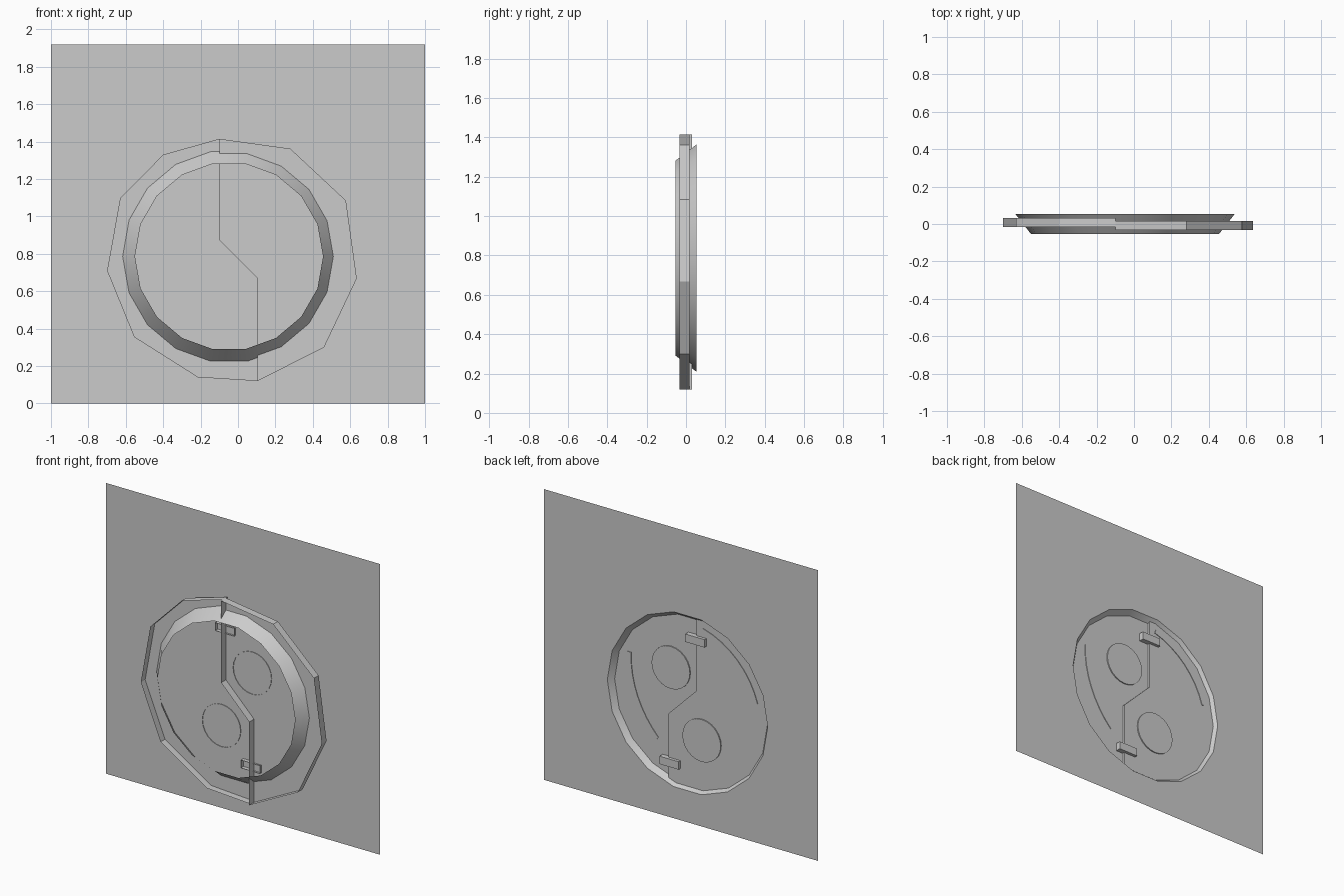
import bpy, bmesh, math
from mathutils import Vector
from mathutils.geometry import tessellate_polygon

if "Cube" in bpy.data.objects:
    bpy.data.objects.remove(bpy.data.objects["Cube"])

CX, CZ, SIDES = -0.048, 0.786, 18      # doorway centre and number of sides
BACK, FRONT = 0.053, -0.053

grey = bpy.data.materials.new("grey")
grey.diffuse_color = (0.6, 0.6, 0.6, 1)
grey.use_nodes = True
grey.node_tree.nodes["Principled BSDF"].inputs["Base Color"].default_value = grey.diffuse_color


def finish(name, bm, smooth=False):
    mesh = bpy.data.meshes.new(name)
    bm.to_mesh(mesh)
    bm.free()
    mesh.materials.append(grey)
    ob = bpy.data.objects.new(name, mesh)
    bpy.context.collection.objects.link(ob)
    if smooth:
        bpy.ops.object.select_all(action='DESELECT')
        ob.select_set(True)
        bpy.context.view_layer.objects.active = ob
        bpy.ops.object.shade_smooth_by_angle(angle=math.radians(35))
    return ob


def circle(x, z, r, n):
    return [(x + r * math.cos(2 * math.pi * i / n),
             z + r * math.sin(2 * math.pi * i / n)) for i in range(n)]


def ring(bm, pts, y):
    return [bm.verts.new((x, y, z)) for x, z in pts]


def bridge(bm, a, b):
    for i in range(len(a)):
        j = (i + 1) % len(a)
        bm.faces.new((a[i], a[j], b[j], b[i]))


def shell(name, pts, y_cap, y_open, smooth=False):
    """Outline with a cap at y_cap and side walls to an open rim at y_open."""
    bm = bmesh.new()
    cap, rim = ring(bm, pts, y_cap), ring(bm, pts, y_open)
    for tri in tessellate_polygon([[Vector((x, z, 0)) for x, z in pts]]):
        bm.faces.new([cap[i] for i in tri])
    bmesh.ops.dissolve_limit(bm, angle_limit=0.01, verts=[],
                             edges=[e for e in bm.edges if all(v in cap for v in e.verts)])
    bridge(bm, cap, rim)
    bmesh.ops.recalc_face_normals(bm, faces=bm.faces)
    return finish(name, bm, smooth)


# wall sheet with a round opening
bm = bmesh.new()
loops = [ring(bm, [(-1, 0), (1, 0), (1, 1.92), (-1, 1.92)], BACK),
         ring(bm, circle(CX, CZ, 0.586, SIDES), BACK)]
edges = [bm.edges.new((l[i], l[(i + 1) % len(l)])) for l in loops for i in range(len(l))]
bmesh.ops.triangle_fill(bm, edges=edges, use_beauty=True, normal=(0, 1, 0))
finish("wall", bm)

# tapered doorway frame, open at both ends
bm = bmesh.new()
bridge(bm, ring(bm, circle(CX, CZ, 0.586, SIDES), BACK),
       ring(bm, circle(CX, CZ, 0.503, SIDES), FRONT))
bmesh.ops.recalc_face_normals(bm, faces=bm.faces)
finish("doorway_frame", bm, True)

# two sliding door leaves meeting on a stepped seam
seam = [(0.105, 0.12), (0.105, 0.67), (-0.10, 0.875), (-0.10, 1.415)]
left = [(-0.40, 1.33), (-0.63, 1.097), (-0.70, 0.71), (-0.555, 0.355), (-0.215, 0.14)]
right = [(0.28, 1.362), (0.577, 1.085), (0.635, 0.668), (0.46, 0.30)]
shell("left_door_leaf", seam + left, 0.031, -0.015)
shell("right_door_leaf", seam + right, 0.017, -0.033)

# round covers on the leaves
shell("left_round_cover", circle(-0.14, 0.558, 0.14, 24), 0.038, 0.027, True)
shell("right_round_cover", circle(0.095, 0.972, 0.14, 24), 0.024, 0.013, True)

# latches across the seam
for name, x, z in (("top_latch", -0.10, 1.212), ("bottom_latch", 0.088, 0.355)):
    w, h = 0.07, 0.026
    shell(name, [(x - w, z - h), (x + w, z - h), (x + w, z + h), (x - w, z + h)], 0.051, 0.004)


# curved trim strips near the outer edges
def trim(name, cx, cz, r, a0, a1, y):
    n, w = 8, 0.013
    ang = [math.radians(a0 + (a1 - a0) * i / n) for i in range(n + 1)]
    pts = [(cx + (r + w) * math.cos(a), cz + (r + w) * math.sin(a)) for a in ang]
    pts += [(cx + (r - w) * math.cos(a), cz + (r - w) * math.sin(a)) for a in reversed(ang)]
    shell(name, pts, y + 0.005, y + 0.001)


trim("left_trim", 0.0, 0.75, 0.557, 105, 164, 0.031)
trim("right_trim", -0.30, 0.97, 0.70, -45, 2, 0.017)
